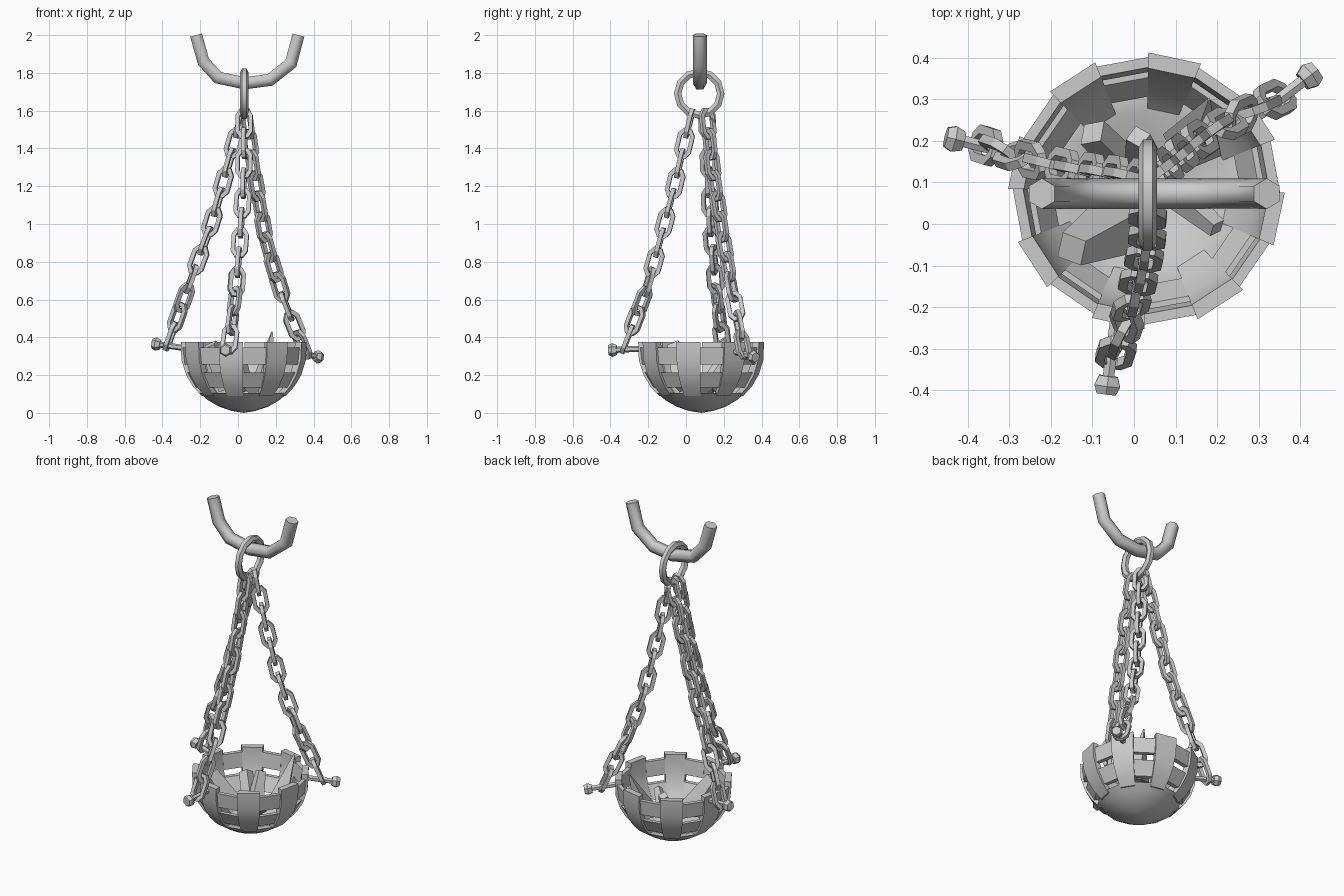
import bpy, bmesh, math
from mathutils import Vector, Matrix

if "Cube" in bpy.data.objects:
    bpy.data.objects.remove(bpy.data.objects["Cube"])

CX, CY = 0.03, 0.08           # basket axis
R, ZC = 0.335, 0.34           # basket sphere radius and centre height


def finish(bm, name, smooth=None):
    bmesh.ops.recalc_face_normals(bm, faces=bm.faces)
    me = bpy.data.meshes.new(name)
    bm.to_mesh(me)
    bm.free()
    ob = bpy.data.objects.new(name, me)
    bpy.context.collection.objects.link(ob)
    if smooth:
        bpy.ops.object.select_all(action='DESELECT')
        ob.select_set(True)
        bpy.context.view_layer.objects.active = ob
        bpy.ops.object.shade_smooth_by_angle(angle=math.radians(smooth))
    return ob


def tube(bm, pts, normal, r, sides, closed):
    """Sweep a polygon along a planar path with mitred corners."""
    pts = [Vector(p) for p in pts]
    n = len(pts)
    normal = Vector(normal).normalized()
    rings = []
    for i, p in enumerate(pts):
        a = (p - pts[i - 1]).normalized() if closed or i else None
        b = (pts[(i + 1) % n] - p).normalized() if closed or i < n - 1 else None
        a, b = a or b, b or a
        t = (a + b).normalized()
        side = t.cross(normal) / max(t.dot(a), 0.5)
        rings.append([bm.verts.new(p + r * (math.cos(q) * side + math.sin(q) * normal))
                      for q in [2 * math.pi * (k + .5) / sides for k in range(sides)]])
    for i in range(n if closed else n - 1):
        A, B = rings[i], rings[(i + 1) % n]
        for k in range(sides):
            m = (k + 1) % sides
            bm.faces.new((A[k], A[m], B[m], B[k]))
    if not closed:
        bm.faces.new(rings[0])
        bm.faces.new(rings[-1])


def cone(bm, a, b, ra, rb, sides):
    a, b = Vector(a), Vector(b)
    d = b - a
    m = Matrix.Translation((a + b) / 2) @ d.to_track_quat('Z', 'Y').to_matrix().to_4x4()
    bmesh.ops.create_cone(bm, cap_ends=True, segments=sides, radius1=ra, radius2=rb,
                          depth=d.length, matrix=m)


def on_bowl(ang, z, rad_off):
    r = math.sqrt(max(R * R - (z - ZC) ** 2, 0)) - rad_off
    return (CX + r * math.cos(ang), CY + r * math.sin(ang), z)


def patch(bm, a0, a1, zs, out, inn):
    """Curved slab between two angles, following the bowl."""
    rows = [[bm.verts.new(on_bowl(a, z, o)) for a, o in
             ((a0, out), (a1, out), (a1, inn), (a0, inn))] for z in zs]
    for A, B in zip(rows, rows[1:]):
        for k in range(4):
            m = (k + 1) % 4
            bm.faces.new((A[k], A[m], B[m], B[k]))
    bm.faces.new(rows[0])
    bm.faces.new(rows[-1])


# Basket straps and cross bands
straps, bands = bmesh.new(), bmesh.new()
half = math.radians(11.25)
for i in range(8):
    a = math.radians(78 + 45 * i)
    patch(straps, a - half, a + half, (0.09, 0.14, 0.2, 0.28, 0.375), 0, 0.038)
    g = a + 2 * half
    for z0, z1 in ((0.135, 0.215), (0.255, 0.345)):
        patch(bands, g - half, g + half, (z0, z1), 0.013, 0.038)
finish(straps, "basket_straps", 25)
finish(bands, "basket_bands")

# Solid basket bottom, revolved double-walled profile
bm = bmesh.new()
prof = [(0.233, 0.105), (0.19, 0.068), (0.13, 0.033), (0.065, 0.011), (0, 0)]
inner = [(0, 0.04), (0.11, 0.055), (0.195, 0.105)]
vs = [bm.verts.new((CX + r * math.cos(math.radians(78) + half),
                    CY + r * math.sin(math.radians(78) + half), z)) for r, z in prof + inner]
es = [bm.edges.new((vs[k], vs[(k + 1) % len(vs)])) for k in range(len(vs)) if k != 4]
bmesh.ops.spin(bm, geom=vs + es, cent=(CX, CY, 0), axis=(0, 0, 1),
               angle=2 * math.pi, steps=16, use_duplicate=False)
bmesh.ops.remove_doubles(bm, verts=bm.verts, dist=1e-4)
finish(bm, "basket_bottom", 35)

# Coal and wood shards inside
bm = bmesh.new()
for base, tip, ra, rb in (((.14, .19, .16), (.18, .30, .43), .075, .004),
                          ((-.04, .00, .15), (-.15, -.06, .36), .08, .045),
                          ((.01, .11, .12), (-.10, .22, .27), .045, .04),
                          ((.03, .12, .13), (.01, .21, .31), .055, .03),
                          ((.06, .11, .13), (.20, -.01, .22), .045, .025)):
    cone(bm, base, tip, ra, rb, 4)
finish(bm, "coal_shards")

# Hanging hook
bm = bmesh.new()
hook = [(-.222, 2.0), (-.183, 1.86), (-.106, 1.775), (.036, 1.745),
        (.17, 1.763), (.28, 1.85), (.32, 2.0)]
tube(bm, [(x, 0.073, z) for x, z in hook], (0, 1, 0), 0.037, 6, False)
finish(bm, "ceiling_hook", 62)

# Ring
bm = bmesh.new()
tube(bm, [(0.033, 0.07 + .114 * math.cos(math.pi * k / 6), 1.69 + .114 * math.sin(math.pi * k / 6))
          for k in range(12)], (1, 0, 0), 0.022, 6, True)
finish(bm, "hanging_ring", 35)


def sample(path, s):
    for p, q in zip(path, path[1:]):
        d = (q - p).length
        if s <= d:
            return p.lerp(q, s / d)
        s -= d
    return path[-1]


def chain(name, path, bolt_dir, n=12, wire=0.0155):
    path = [Vector(p) for p in path]
    total = sum((q - p).length for p, q in zip(path, path[1:]))
    joints = [sample(path, total * k / n) for k in range(n + 1)]
    bm = bmesh.new()
    for k, (p, q) in enumerate(zip(joints, joints[1:])):
        u = (q - p).normalized()
        w0 = u.cross(bolt_dir).normalized()
        n0 = u.cross(w0)
        # links alternate by a quarter turn, with an extra twist near the bolt
        roll = math.radians(90 * (n - 1 - k) + 90 * min((n - 1 - k) / 4, 1))
        w = w0 * math.cos(roll) + n0 * math.sin(roll)
        nrm = u.cross(w)
        c, h = (p + q) / 2, (q - p).length / 2 + wire
        shape = [(h, .016), (h - .027, .034), (-h + .027, .034), (-h, .016)]
        shape += [(x, -y) for x, y in reversed(shape)]
        tube(bm, [c + u * x + w * y for x, y in shape], nrm, wire, 4, True)
    finish(bm, name)


def bolt(name, root, head):
    root, head = Vector(root), Vector(head)
    d = (head - root).normalized()
    bm = bmesh.new()
    cone(bm, root - d * .03, head, .016, .016, 6)
    cone(bm, head - d * .02, head + d * .004, .026, .036, 6)
    cone(bm, head + d * .004, head + d * .024, .036, .027, 6)
    finish(bm, name)
    return d


# Three chains with their bolts
left = bolt("left_bolt", (-.295, .17, .345), (-.43, .204, .364))
right = bolt("right_bolt", (.29, .255, .325), (.421, .355, .297))
front = bolt("front_bolt", (-.045, -.24, .34), (-.064, -.386, .333))
chain("left_chain", [(.025, .11, 1.585), (-.05, .12, 1.32), (-.14, .13, 1.0),
                     (-.27, .16, .65), (-.375, .195, .355)], left)
chain("right_chain", [(.04, .11, 1.585), (.08, .14, 1.3), (.15, .20, .9),
                      (.235, .25, .62), (.36, .31, .31)], right)
chain("front_chain", [(.033, .03, 1.585), (.033, -.015, 1.4), (.03, -.06, 1.2), (.01, -.14, .9),
                      (-.01, -.21, .65), (-.05, -.33, .34)], front)
